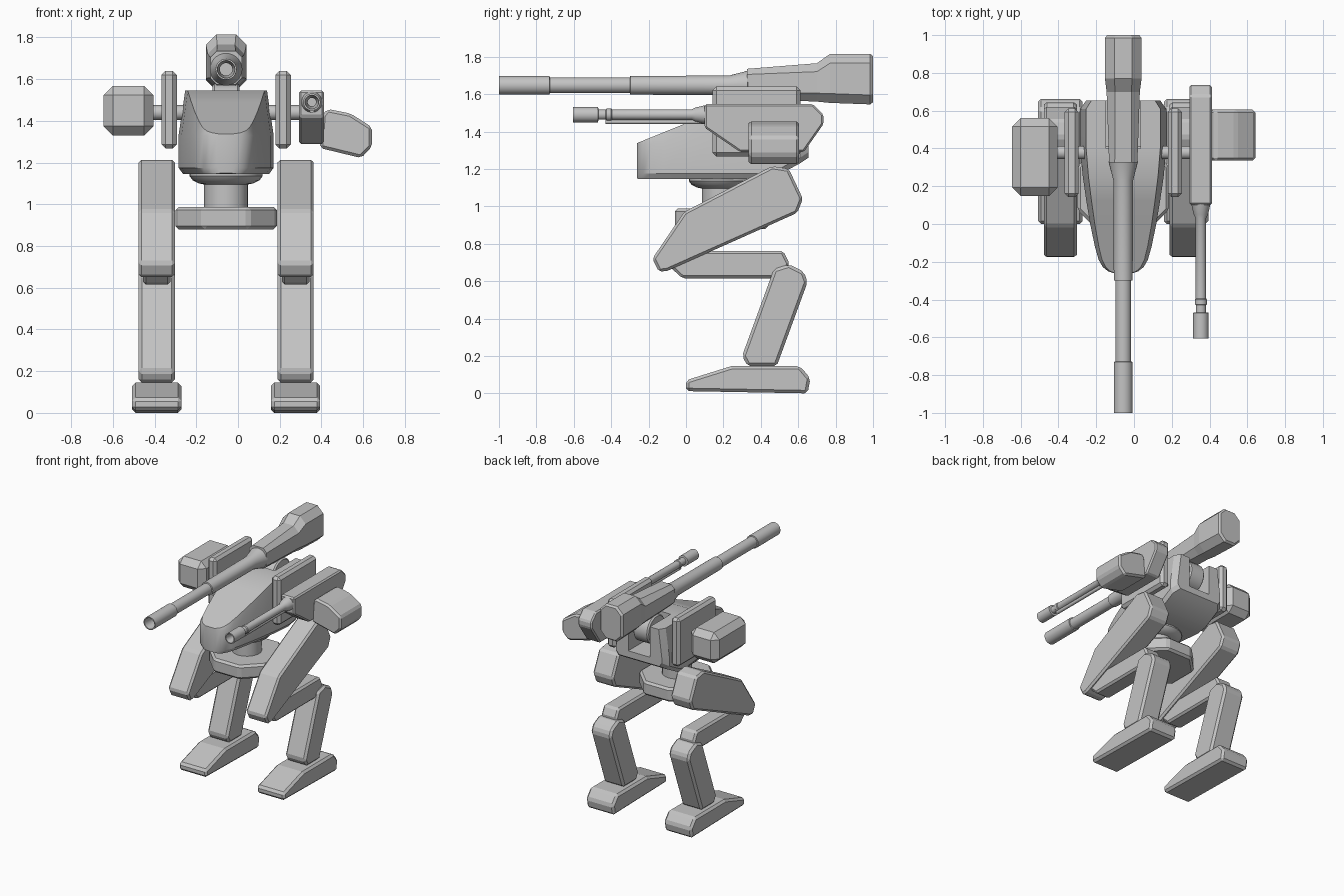
import bpy, bmesh, math
from mathutils import Vector

if "Cube" in bpy.data.objects:
    bpy.data.objects.remove(bpy.data.objects["Cube"])

CX = -0.057  # centre line of the machine

grey = bpy.data.materials.new("hull grey")
grey.diffuse_color = (0.55, 0.55, 0.55, 1)
grey.use_nodes = True
grey.node_tree.nodes["Principled BSDF"].inputs["Base Color"].default_value = grey.diffuse_color


def finish(name, bm, bevel=0, smooth=False):
    bmesh.ops.recalc_face_normals(bm, faces=bm.faces)
    me = bpy.data.meshes.new(name)
    bm.to_mesh(me)
    bm.free()
    me.materials.append(grey)
    ob = bpy.data.objects.new(name, me)
    bpy.context.collection.objects.link(ob)
    if bevel:
        mod = ob.modifiers.new("chamfer", 'BEVEL')
        mod.width, mod.segments, mod.limit_method = bevel, 1, 'ANGLE'
        mod.angle_limit = math.radians(20)
    if smooth:
        bpy.ops.object.select_all(action='DESELECT')
        ob.select_set(True)
        bpy.context.view_layer.objects.active = ob
        bpy.ops.object.shade_smooth_by_angle(angle=math.radians(32))
    return ob


def loft(name, sections, bevel=0, smooth=False, closed=False):
    """Skin rings of equal length; cap the ends unless the rings form a loop."""
    bm = bmesh.new()
    rings = [[bm.verts.new(p) for p in s] for s in sections]
    n = len(rings[0])
    pairs = list(zip(rings, rings[1:])) + ([(rings[-1], rings[0])] if closed else [])
    for a, b in pairs:
        for i in range(n):
            j = (i + 1) % n
            bm.faces.new((a[i], a[j], b[j], b[i]))
    if not closed:
        bm.faces.new(rings[0])
        bm.faces.new(rings[-1])
    return finish(name, bm, bevel, smooth)


def prism(name, axis, pts, lo, hi, bevel=0.012):
    """Extrude a profile along an axis: x uses (y,z), y uses (x,z), z uses (x,y)."""
    def place(p, t):
        return {'x': (t, *p), 'y': (p[0], t, p[1]), 'z': (*p, t)}[axis]
    return loft(name, [[place(p, t) for p in pts] for t in (lo, hi)], bevel)


def box(name, x, y, z, bevel):
    return prism(name, 'x', [(y[0], z[0]), (y[1], z[0]), (y[1], z[1]), (y[0], z[1])], x[0], x[1], bevel)


def lathe(name, axis, centre, prof, closed=False, n=28):
    """Turn (position, radius) pairs about an axis through centre."""
    rings = []
    for t, r in prof:
        ring = []
        for i in range(n):
            a = 2 * math.pi * i / n
            u, v = r * math.cos(a), r * math.sin(a)
            p = {'x': (t, u, v), 'y': (u, t, v), 'z': (u, v, t)}[axis]
            ring.append(Vector(p) + Vector(centre))
        rings.append(ring)
    return loft(name, rings, 0, True, closed)


# Legs
foot = [(0.0, 0.012), (0.0, 0.07), (0.24, 0.145), (0.61, 0.145), (0.665, 0.08), (0.65, 0.0)]
shin = [(0.30, 0.20), (0.33, 0.145), (0.485, 0.145), (0.65, 0.595), (0.63, 0.65),
        (0.55, 0.69), (0.47, 0.665)]
link = [(-0.10, 0.69), (-0.02, 0.615), (0.50, 0.615), (0.555, 0.69), (0.52, 0.762), (-0.05, 0.762)]
thigh = [(-0.18, 0.72), (-0.145, 0.65), (-0.10, 0.655), (0.595, 0.965), (0.625, 1.04),
         (0.55, 1.20), (0.46, 1.215), (-0.01, 0.97)]
for side, s in (("left", -1), ("right", 1)):
    c = CX + s * 0.333
    for part, prof, w, bev in (("foot", foot, 0.118, 0.016), ("shin", shin, 0.087, 0.016),
                               ("knee_link", link, 0.066, 0.014), ("thigh", thigh, 0.087, 0.014)):
        prism(f"{side}_{part}", 'x', prof, c - w, c + w, bev)

# Hip block and waist joint
w, f = 0.243, 0.108
prism("hip_block", 'z', [(CX - f, -0.06), (CX + f, -0.06), (CX + w, 0.075), (CX + w, 0.305),
                         (CX + f, 0.44), (CX - f, 0.44), (CX - w, 0.305), (CX - w, 0.075)],
      0.88, 0.988, 0.016)
lathe("waist_joint", 'z', (CX, 0.19, 0), [(0.95, 0.105), (1.095, 0.105), (1.10, 0.13), (1.115, 0.16),
                                          (1.135, 0.175), (1.20, 0.175)])

# Hull: bullet plan, sloping deck, rising tail
sections = []
for y, w, z0 in ((-0.262, 0.045, 1.15), (-0.25, 0.08, 1.145), (-0.228, 0.108, 1.145),
                 (-0.19, 0.13, 1.145), (-0.12, 0.15, 1.145), (0.0, 0.175, 1.145), (0.12, 0.195, 1.145),
                 (0.25, 0.214, 1.145), (0.40, 0.228, 1.145), (0.48, 0.228, 1.16),
                 (0.61, 0.228, 1.23), (0.655, 0.195, 1.26)):
    zd = min(1.545, 1.345 + 0.405 * (y + 0.245))
    zs = min(1.33, zd - 0.006)
    half = [(w - 0.022, z0), (w, z0 + 0.03), (w, zs), (w * 0.86, zd)]
    sections.append([(CX + x, y, z) for x, z in half] + [(CX - x, y, z) for x, z in reversed(half)])
hull = loft("hull", sections, 0, False)

# Slot in the tail for the cannon pivot
cutter = box("slot_cutter", (CX - 0.092, CX + 0.092), (0.40, 0.80), (1.31, 1.70), 0)
cutter.hide_render = True
cutter.hide_viewport = True
cut = hull.modifiers.new("slot", 'BOOLEAN')
cut.operation, cut.object, cut.solver = 'DIFFERENCE', cutter, 'EXACT'
bpy.ops.object.select_all(action='DESELECT')
hull.select_set(True)
bpy.context.view_layer.objects.active = hull
bpy.ops.object.shade_smooth_by_angle(angle=math.radians(25))
lathe("cannon_pivot", 'x', (CX, 0.53, 1.47), [(-0.065, 0.10), (-0.055, 0.11), (0.055, 0.11), (0.065, 0.10)])

# Main cannon: octagonal breech and long barrel
sections = []
for y, w, z0, z1, c in ((0.325, 0.075, 1.575, 1.735, 0.03), (0.70, 0.088, 1.56, 1.765, 0.045),
                        (0.77, 0.097, 1.553, 1.815, 0.05), (0.985, 0.097, 1.545, 1.815, 0.05),
                        (1.0, 0.085, 1.557, 1.803, 0.045)):
    sections.append([(CX + x, y, z) for x, z in (
        (w - c, z0), (w, z0 + c), (w, z1 - c), (w - c, z1),
        (c - w, z1), (-w, z1 - c), (-w, z0 + c), (c - w, z0))])
loft("cannon_breech", sections)
lathe("cannon_barrel", 'y', (CX, 0, 1.647),
      [(-1.0, 0.05), (-0.73, 0.05), (-0.728, 0.042), (-0.30, 0.042), (-0.298, 0.05), (0.23, 0.052),
       (0.33, 0.078), (0.34, 0.03), (-0.85, 0.03), (-1.0, 0.042)], True)

# Shoulder plates and axle
for side, x in (("left", -0.33), ("right", 0.216)):
    box(f"{side}_shoulder_plate", (x - 0.037, x + 0.037), (0.142, 0.612), (1.267, 1.64), 0.02)
lathe("shoulder_axle", 'x', (0, 0.378, 1.44), [(-0.43, 0.035), (0.31, 0.035)], n=20)

# Left pod with a recessed front
box("left_pod", (-0.645, -0.405), (0.148, 0.56), (1.33, 1.568), 0.045)

# Right gun housing, barrels and side pod
prism("gun_housing", 'x', [(0.10, 1.42), (0.29, 1.29), (0.63, 1.29), (0.735, 1.44), (0.735, 1.49),
                           (0.68, 1.546), (0.10, 1.546)], 0.293, 0.412, 0.01)
lathe("gun_barrel", 'y', (0.354, 0, 1.49),
      [(-0.605, 0.041), (-0.47, 0.041), (-0.468, 0.027), (-0.43, 0.027), (-0.425, 0.032), (-0.40, 0.032),
       (-0.395, 0.028), (0.03, 0.028), (0.05, 0.038), (0.11, 0.052), (0.12, 0.02),
       (-0.52, 0.02), (-0.605, 0.033)], True)
lathe("gun_lower_tube", 'y', (0.354, 0, 1.452), [(-0.43, 0.013), (0.16, 0.013)], n=14)
prism("right_pod", 'y', [(0.392, 1.27), (0.59, 1.222), (0.642, 1.275), (0.642, 1.37), (0.54, 1.435),
                         (0.43, 1.457), (0.405, 1.43)], 0.335, 0.605, 0.014)
